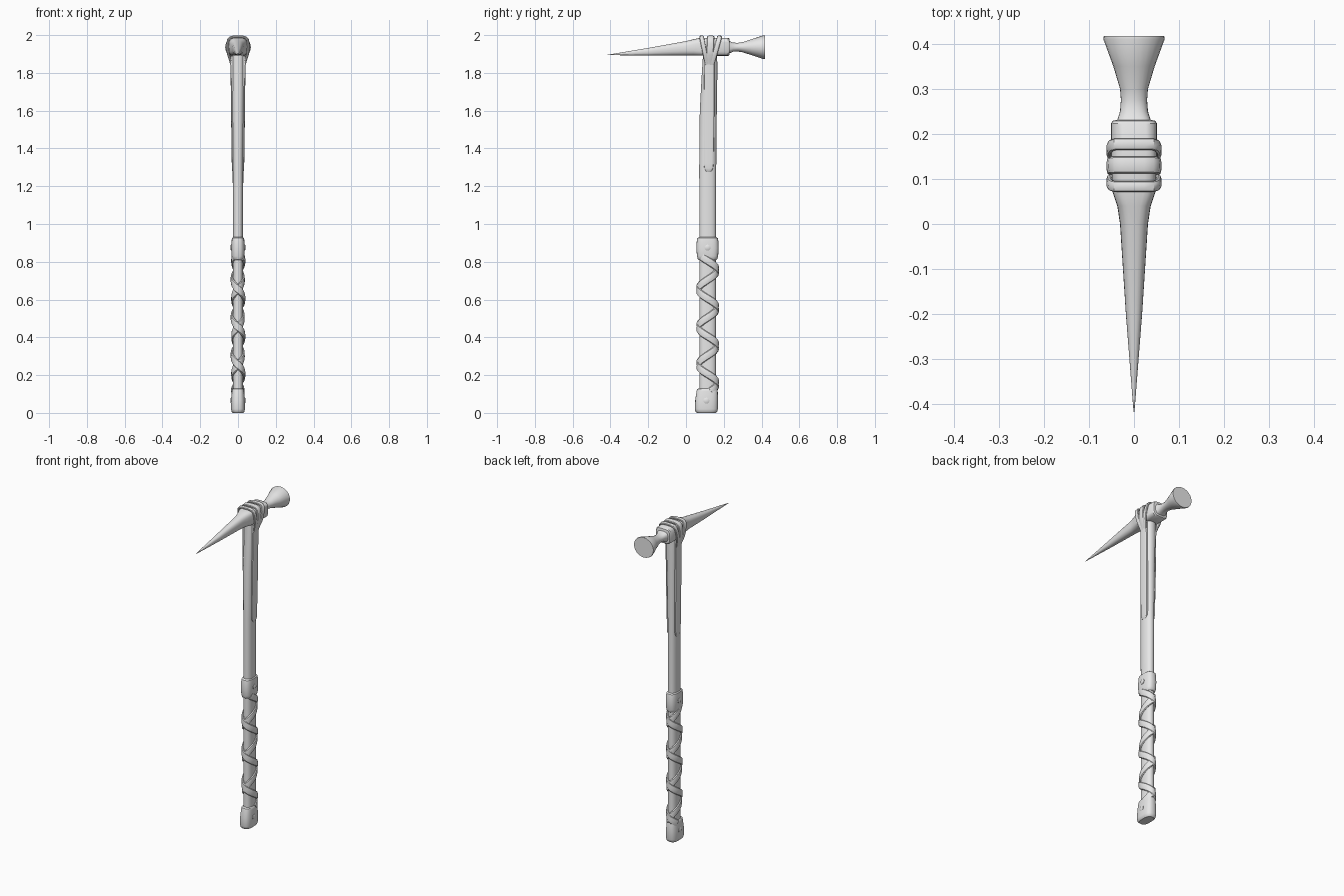
import bpy, bmesh, math
from mathutils import Vector

if "Cube" in bpy.data.objects:
    bpy.data.objects.remove(bpy.data.objects["Cube"])

grey = bpy.data.materials.new("plain_grey")
grey.use_nodes = True
grey.diffuse_color = (0.8, 0.8, 0.8, 1)
grey.node_tree.nodes["Principled BSDF"].inputs["Base Color"].default_value = (0.8, 0.8, 0.8, 1)

AXIS_Y = 0.115      # depth of the shaft centre line
parts = []


def skin(name, rings):
    """Bridge rings of points into a closed, capped tube."""
    bm = bmesh.new()
    loops = [[bm.verts.new(p) for p in ring] for ring in rings]
    n = len(loops[0])
    for a, b in zip(loops, loops[1:]):
        for i in range(n):
            j = (i + 1) % n
            bm.faces.new((a[i], a[j], b[j], b[i]))
    bm.faces.new(loops[0])
    bm.faces.new(loops[-1])
    bmesh.ops.recalc_face_normals(bm, faces=bm.faces)
    mesh = bpy.data.meshes.new(name)
    bm.to_mesh(mesh)
    bm.free()
    mesh.materials.append(grey)
    obj = bpy.data.objects.new(name, mesh)
    bpy.context.collection.objects.link(obj)
    parts.append(obj)
    return obj


def oval(ru, rv, power, sides):
    """Superellipse outline; a higher power gives a boxier section."""
    pts = []
    for i in range(sides):
        t = math.tau * i / sides
        c, s = math.cos(t), math.sin(t)
        pts.append((ru * math.copysign(abs(c) ** (2 / power), c),
                    rv * math.copysign(abs(s) ** (2 / power), s)))
    return pts


def upright(name, profile, power=2.3, sides=24):
    """Vertical part from (z, half width, half depth, centre y)."""
    return skin(name, [[(u, cy + v, z) for u, v in oval(rx, ry, power, sides)]
                       for z, rx, ry, cy in profile])


def sweep(name, path, normals, half_width, half_thick):
    """Flattened strand along a path, lying against the given normals."""
    rings = []
    for i, p in enumerate(path):
        tangent = (path[min(i + 1, len(path) - 1)] - path[max(i - 1, 0)]).normalized()
        n = (normals[i] - tangent * normals[i].dot(tangent)).normalized()
        b = tangent.cross(n)
        rings.append([p + b * u + n * v for u, v in oval(half_width, half_thick, 2.6, 10)])
    return skin(name, rings)


# Shaft, slightly thicker in width and slimmer in depth towards the head
upright("shaft", [(0.1, .027, .044, AXIS_Y), (0.9, .027, .044, AXIS_Y),
                  (1.3, .028, .045, AXIS_Y), (1.6, .032, .045, .118),
                  (1.8, .034, .041, .125), (1.91, .034, .037, .128)])

# Pommel and grip collar with rounded rims
upright("pommel", [(0, .028, .050, .108), (.006, .034, .057, .108), (.02, .037, .061, .108),
                   (.07, .036, .060, .109), (.115, .033, .056, .112),
                   (.126, .031, .053, .112), (.13, .027, .046, .113)], 2.8)
upright("grip_collar", [(.81, .027, .046, .114), (.815, .031, .052, .114),
                        (.83, .034, .056, .114), (.87, .035, .059, .114),
                        (.91, .034, .057, .114), (.925, .032, .054, .114),
                        (.93, .027, .046, .114)], 2.8)

# Rivets on both sides of the pommel and collar
for label, y, z in (("pommel", .108, .065), ("collar", .114, .875)):
    for side, s in (("left", 1), ("right", -1)):
        skin(f"{label}_rivet_{side}",
             [[(s * x, y + u, z + v) for u, v in oval(r, r, 2, 12)]
              for x, r in ((.03, .016), (.037, .016), (.040, .010))])

# Two counter-wound grip cords that cross at the front and the back
PITCH, CROSS_Z = 0.2, 0.655
for label, turn, lift in (("left", 1, 0), ("right", -1, .003)):
    path, normals = [], []
    for i in range(121):
        z = .115 + .71 * i / 120
        t = math.pi * 1.5 + turn * math.tau * (z - CROSS_Z) / PITCH
        c, s = math.cos(t), math.sin(t)
        path.append(Vector(((.028 + lift) * c, AXIS_Y + (.048 + lift) * s, z)))
        normals.append(Vector((c / .028, s / .048, 0)))
    sweep(f"grip_cord_{label}", path, normals, .02, .008)

# Langets: long plates with a rounded lower tip on both sides of the shaft
LANGET = [(1.276, .008, .026, .120), (1.282, .017, .029, .120), (1.295, .023, .031, .120),
          (1.32, .026, .031, .120), (1.6, .028, .035, .122), (1.89, .026, .038, .124)]
for side, s in (("left", 1), ("right", -1)):
    skin(f"langet_{side}",
         [[(s * (x - .006 + u), y + v, z) for u, v in oval(.008, w, 4, 16)]
          for z, w, x, y in LANGET])

# Head: spike, socket block, neck and flared hammer face along y
HEAD = [(-.417, 1.895, .001, .001, 2.4), (-.2, 1.912, .018, .020, 2.4),
        (0, 1.930, .031, .038, 2.5), (.04, 1.935, .037, .043, 2.8),
        (.075, 1.938, .049, .047, 3.6), (.15, 1.938, .051, .048, 4),
        (.223, 1.938, .051, .048, 4), (.229, 1.938, .047, .044, 4),
        (.231, 1.936, .037, .032, 3), (.25, 1.936, .031, .024, 2.3),
        (.275, 1.936, .029, .023, 2), (.30, 1.936, .031, .027, 2),
        (.35, 1.936, .046, .043, 2), (.41, 1.936, .068, .063, 2),
        (.417, 1.936, .067, .062, 2)]
skin("head", [[(u, y, cz + v) for u, v in oval(rx, rz, p, 24)]
              for y, cz, rx, rz, p in HEAD])

# Binding straps over the socket, converging on the langets below
HALF = [(.034, 1.845), (.041, 1.87), (.050, 1.895), (.054, 1.92), (.054, 1.955),
        (.050, 1.977), (.041, 1.987), (.022, 1.991), (0, 1.991)]
ARCH = HALF + [(-x, z) for x, z in HALF[-2::-1]]
for label, top_y, low_y, w in (("front", .083, .112, .012), ("middle", .131, .124, .019),
                               ("back", .177, .137, .013)):
    path, normals = [], []
    for x, z in ARCH:
        k = min(1, max(0, (1.987 - z) / .142))
        path.append(Vector((x, top_y + (low_y - top_y) * k, z)))
        normals.append(Vector((x, 0, max(0, z - 1.935))))
    sweep(f"strap_{label}", path, normals, w, .007)

# Smooth shading with crisp edges
bpy.ops.object.select_all(action='DESELECT')
for obj in parts:
    obj.select_set(True)
bpy.context.view_layer.objects.active = parts[0]
bpy.ops.object.shade_smooth_by_angle(angle=math.radians(35))
